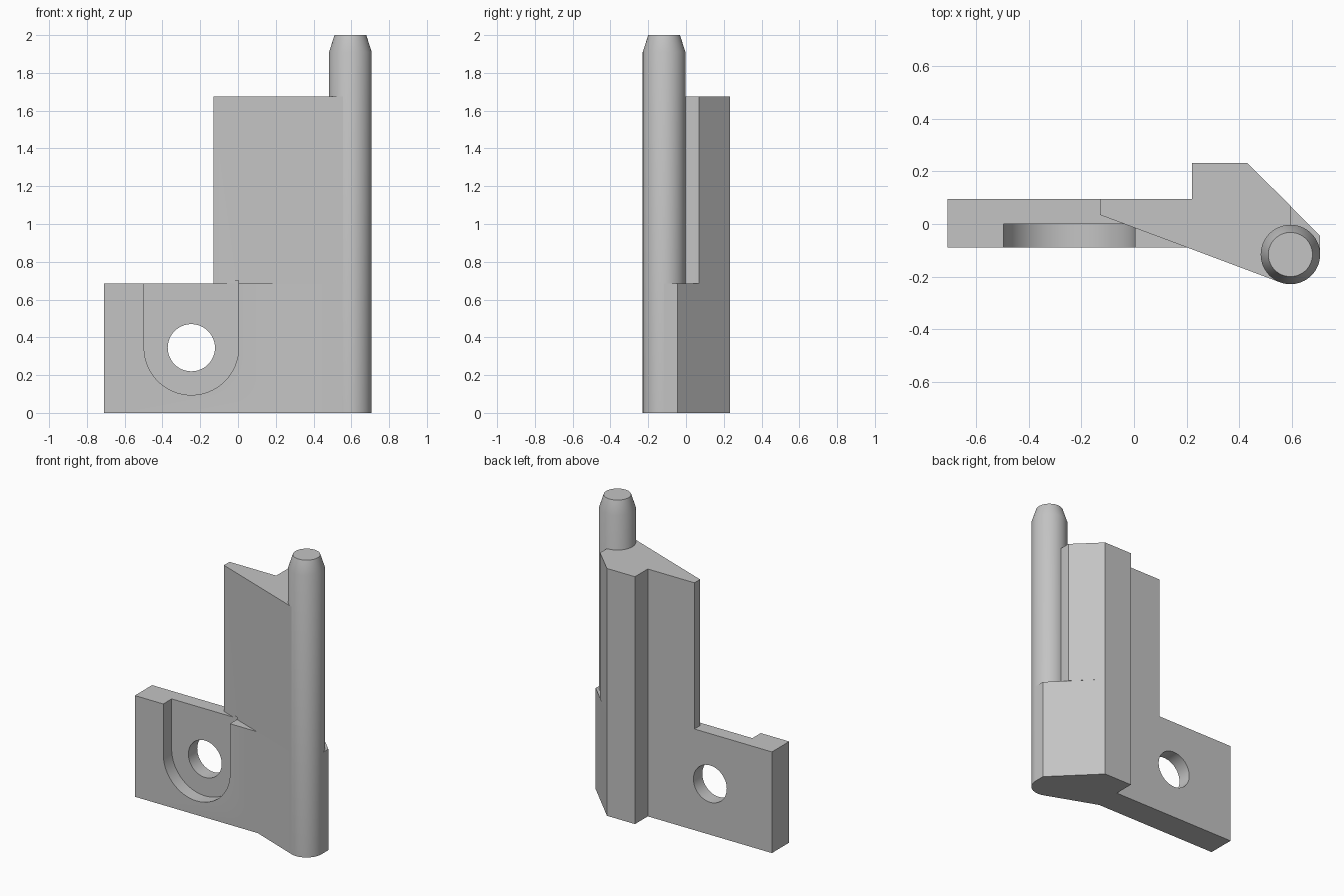
import bpy, bmesh, math
from mathutils import Matrix

cube = bpy.data.objects.get("Cube")
if cube:
    bpy.data.objects.remove(cube, do_unlink=True)

grey = bpy.data.materials.new("plain_grey")
grey.use_nodes = True
colour = (0.55, 0.55, 0.55, 1)
grey.diffuse_color = colour
grey.node_tree.nodes["Principled BSDF"].inputs["Base Color"].default_value = colour


def finish(name, bm):
    bmesh.ops.recalc_face_normals(bm, faces=bm.faces)
    mesh = bpy.data.meshes.new(name)
    bm.to_mesh(mesh)
    bm.free()
    mesh.materials.append(grey)
    obj = bpy.data.objects.new(name, mesh)
    bpy.context.collection.objects.link(obj)
    return obj


def prism(name, profile, low, high, facing_front=False):
    """Extrude a flat outline along z, or along -y when facing the front."""
    bm = bmesh.new()
    face = bm.faces.new([bm.verts.new((x, y, low)) for x, y in profile])
    top = bmesh.ops.extrude_face_region(bm, geom=[face])["geom"]
    verts = [v for v in top if isinstance(v, bmesh.types.BMVert)]
    bmesh.ops.translate(bm, verts=verts, vec=(0, 0, high - low))
    if facing_front:
        bm.transform(Matrix.Rotation(math.pi / 2, 4, "X"))
    return finish(name, bm)


def arc(centre, radius, start, end, steps):
    angles = [math.radians(start + (end - start) * i / steps) for i in range(steps + 1)]
    return [(centre[0] + radius * math.cos(a), centre[1] + radius * math.sin(a)) for a in angles]


def smooth(obj):
    bpy.ops.object.select_all(action="DESELECT")
    obj.select_set(True)
    bpy.context.view_layer.objects.active = obj
    bpy.ops.object.shade_smooth_by_angle(angle=math.radians(25))


def cut(obj, cutter):
    mod = obj.modifiers.new("cut", "BOOLEAN")
    mod.operation = "DIFFERENCE"
    mod.solver = "EXACT"
    mod.object = cutter
    bpy.context.view_layer.objects.active = obj
    bpy.ops.object.modifier_apply(modifier=mod.name)


STEP, WALL_TOP, TOP = 0.685, 1.675, 2.0
PIN, PIN_R = (0.595, -0.116), 0.113
TANGENT = (0.556, -0.222)
BACK = [(0.43, 0.232), (0.22, 0.232), (0.22, 0.095)]

# Mounting plate and lower body
base = prism("base_plate", [(-0.71, -0.09), (0.21, -0.09), TANGENT, PIN,
                            (0.708, PIN[1]), (0.708, -0.045)] + BACK + [(-0.71, 0.095)], 0, STEP)

# Tall wedge-shaped wall
wall = prism("upper_wall", [(-0.13, 0.035), TANGENT, PIN, (0.595, 0.07)]
             + BACK + [(-0.13, 0.095)], STEP, WALL_TOP)

# Round pin with tapered tip
bm = bmesh.new()
rings = []
for radius, z in ((PIN_R, 0), (PIN_R, 1.91), (0.084, TOP)):
    rings.append([bm.verts.new((x, y, z)) for x, y in arc(PIN, radius, 0, 360, 64)[:-1]])
for lower, upper in zip(rings, rings[1:]):
    for i in range(64):
        j = (i + 1) % 64
        bm.faces.new((lower[i], lower[j], upper[j], upper[i]))
bm.faces.new(rings[0])
bm.faces.new(rings[-1])
pin = finish("hinge_pin", bm)

# Open-topped recess and screw hole
SCREW = (-0.247, 0.345)
slot = prism("recess_cutter", arc(SCREW, 0.25, 180, 360, 40)
             + [(SCREW[0] + 0.25, 0.7), (SCREW[0] - 0.25, 0.7)], 0, 0.2, True)
hole = prism("hole_cutter", arc(SCREW, 0.125, 0, 360, 48)[:-1], -0.3, 0.3, True)
cut(base, slot)
cut(base, hole)
cut(wall, slot)
for cutter in (slot, hole):
    bpy.data.objects.remove(cutter, do_unlink=True)

for part in (base, wall, pin):
    smooth(part)
